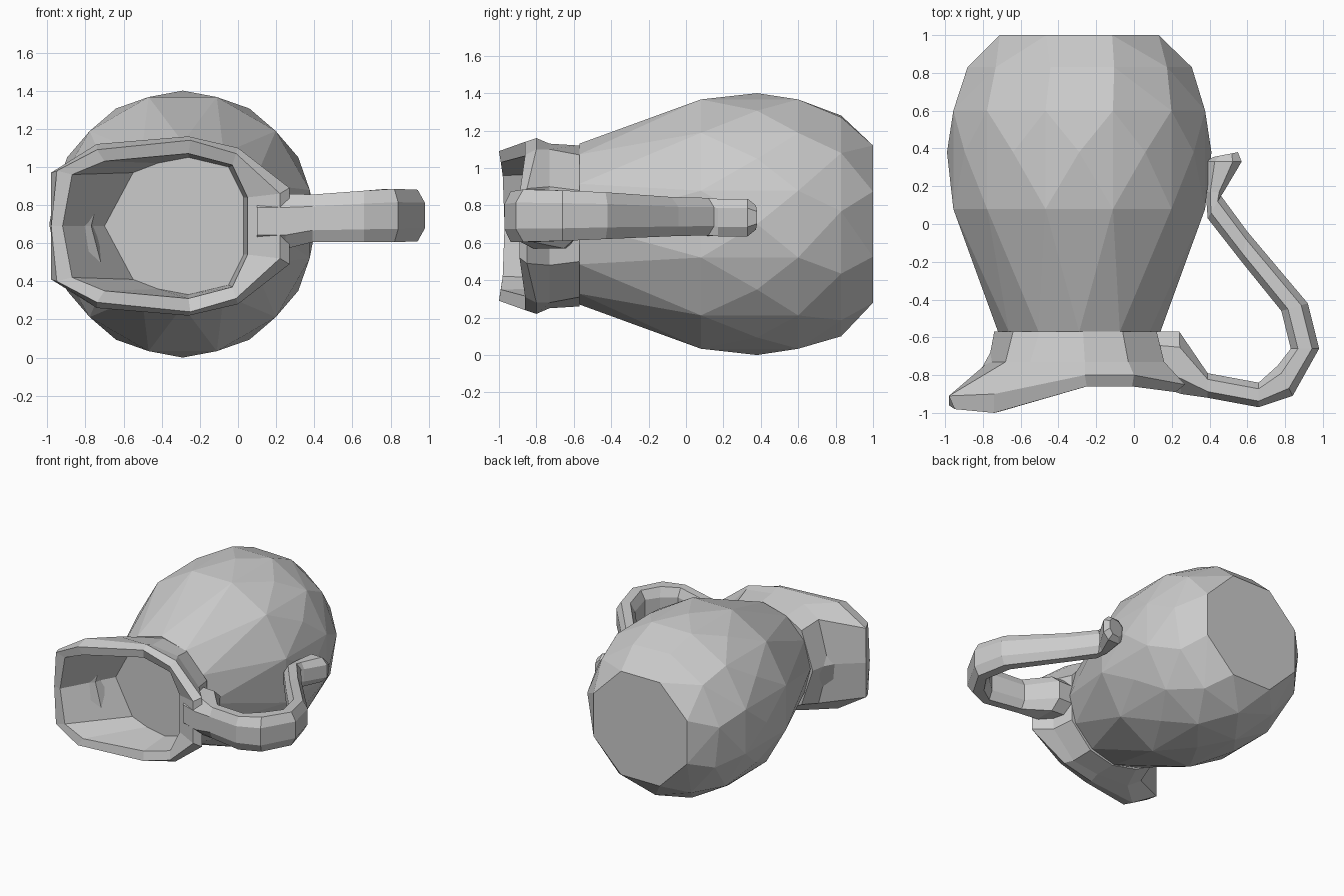
import bpy, bmesh
from math import sin, cos, pi

if "Cube" in bpy.data.objects:
    bpy.data.objects.remove(bpy.data.objects["Cube"])

CX, CZ = -0.29, 0.70  # axis of the pitcher, running along y


def finish(name, bm):
    bmesh.ops.recalc_face_normals(bm, faces=bm.faces)
    me = bpy.data.meshes.new(name)
    bm.to_mesh(me)
    bm.free()
    ob = bpy.data.objects.new(name, me)
    bpy.context.collection.objects.link(ob)
    return ob


def loft(name, rings, loop=False):
    """Skin closed rings; either join last to first or cap both ends."""
    bm = bmesh.new()
    rows = [[bm.verts.new(p) for p in r] for r in rings]
    pairs = list(zip(rows, rows[1:]))
    if loop:
        pairs.append((rows[-1], rows[0]))
    else:
        bm.faces.new(rows[0])
        bm.faces.new(rows[-1])
    for a, b in pairs:
        for i in range(len(a)):
            j = (i + 1) % len(a)
            bm.faces.new((a[i], a[j], b[j], b[i]))
    return finish(name, bm)


# Body: faceted hull of staggered rings, (y, radius, sides, turn)
bm = bmesh.new()
for y, r, n, turn in [(1.0, .455, 8, .5), (.83, .60, 11, .2), (.60, .69, 12, .5),
                      (.38, .70, 12, 0), (.08, .69, 12, .5), (-.57, .43, 12, 0)]:
    for i in range(n):
        a = 2 * pi * (i + turn) / n
        bm.verts.new((CX + r * cos(a), y, CZ + r * sin(a)))
res = bmesh.ops.convex_hull(bm, input=bm.verts)
bmesh.ops.dissolve_limit(bm, angle_limit=.03, verts=bm.verts, edges=bm.edges)
finish("pitcher_body", bm)

# Collar and spout: half of the wall columns, from spout to handle side.
# Each column: inner base, outer base, middle, rim outside, rim edge, rim inside
# as (x, half height), with the y of the three rim points listed apart.
cols = [
    ([(-.70, 0), (-.74, 0), (-.77, 0), (-.98, 0), (-.98, 0), (-.92, 0)], (-.91, -.96, -.97)),
    ([(-.55, .28), (-.64, .30), (-.68, .34), (-.98, .28), (-.95, .29), (-.87, .27)], (-.91, -.98, -.98)),
    ([(-.42, .33), (-.50, .38), (-.55, .43), (-.74, .43), (-.74, .40), (-.70, .34)], (-.90, -1.0, -.99)),
    ([(-.26, .36), (-.27, .43), (-.26, .44), (-.26, .47), (-.25, .45), (-.26, .38)], (-.80, -.86, -.84)),
    ([(-.05, .31), (-.06, .38), (-.03, .41), (.00, .41), (-.01, .38), (-.03, .32)], (-.80, -.86, -.83)),
    ([(.03, .15), (.12, .19), (.16, .21), (.27, .20), (.22, .17), (.05, .15)], (-.85, -.89, -.82)),
]


def column(pts, rim, side):
    ys = (-.57, -.57, -.73) + rim
    return [(x, y, .69 + side * h) for (x, h), y in zip(pts, ys)]


rings = [column(p, r, 1) for p, r in cols]
rings += [column(p, r, -1) for p, r in reversed(cols[1:])]
loft("collar_and_spout", rings, loop=True)

# Handle: sections by inner and outer edge in plan, middle height, half height
sections = [
    ((.10, -.57), (.10, -.85), .715, .145), ((.24, -.57), (.25, -.90), .715, .145),
    ((.39, -.79), (.39, -.92), .73, .125), ((.66, -.84), (.66, -.97), .74, .135),
    ((.76, -.75), (.84, -.91), .745, .14), ((.83, -.66), (.98, -.66), .745, .135),
    ((.78, -.46), (.92, -.42), .745, .125), ((.57, -.20), (.60, -.04), .74, .105),
    ((.39, .03), (.46, .15), .74, .10), ((.38, .17), (.475, .17), .735, .10),
    ((.38, .33), (.57, .33), .735, .10), ((.42, .355), (.55, .38), .735, .065),
]
profile = [(0, .5), (.25, 1), (.75, 1), (1, .5), (1, -.5), (.75, -1), (.25, -1), (0, -.5)]
loft("handle", [[(a[0] + (b[0] - a[0]) * t, a[1] + (b[1] - a[1]) * t, z + h * v)
                 for t, v in profile] for a, b, z, h in sections])
